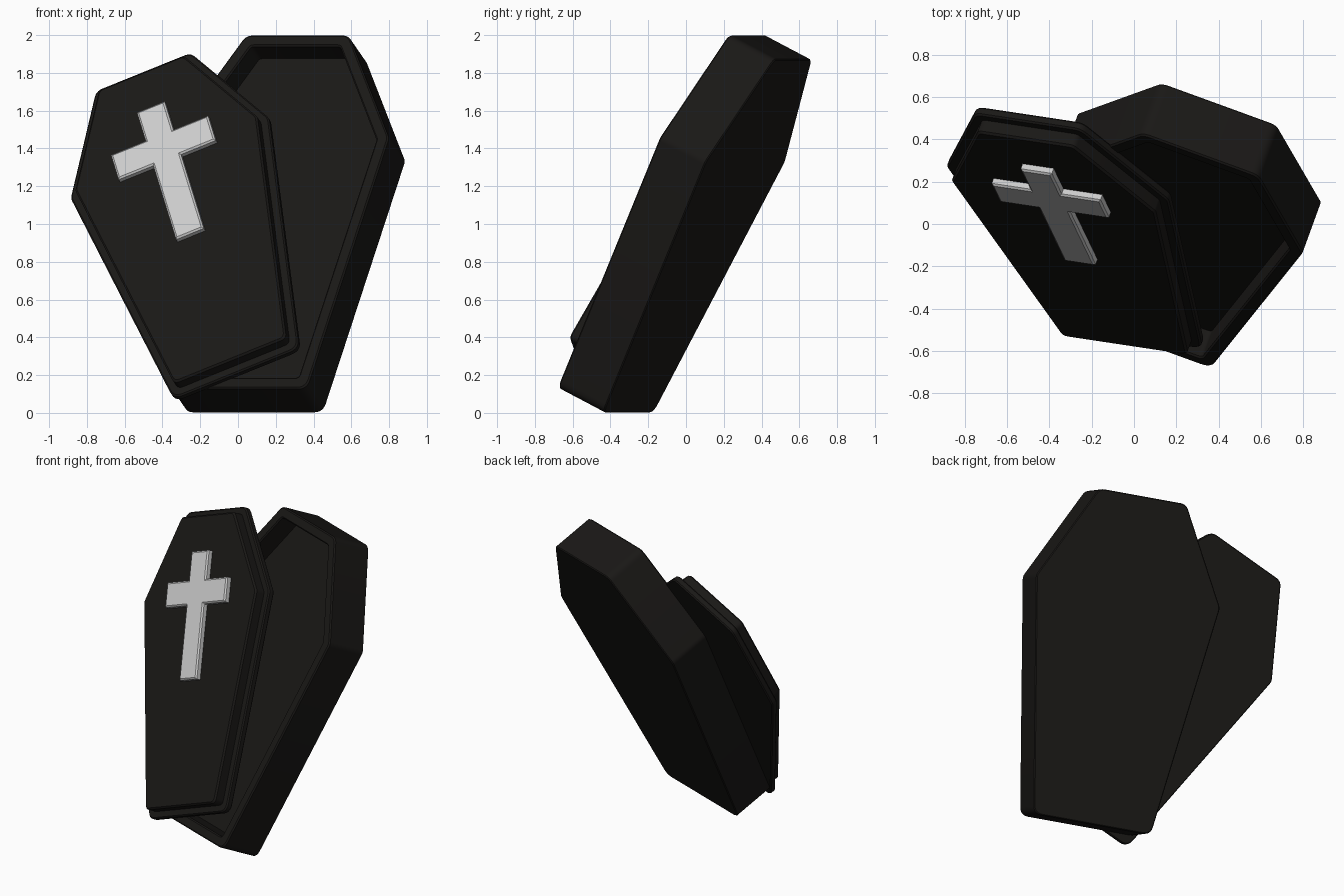
import bpy, bmesh
from math import sin, cos, tan, radians, acos
from mathutils import Vector, Matrix

if "Cube" in bpy.data.objects:
    bpy.data.objects.remove(bpy.data.objects["Cube"])

# Leaning frame: u = width, v = foot to head, w = out of the front face
YAW, TILT = radians(20), radians(26.4)
u = Vector((cos(YAW), -sin(YAW), 0))
w = Vector((-sin(YAW) * cos(TILT), -cos(YAW) * cos(TILT), sin(TILT)))
v = w.cross(u)
FRAME = Matrix.Translation((0.085, -0.305, 0)) @ Matrix((u, v, w)).transposed().to_4x4()


def material(name, c):
    m = bpy.data.materials.new(name)
    m.diffuse_color = (*c, 1)
    m.use_nodes = True
    m.node_tree.nodes["Principled BSDF"].inputs["Base Color"].default_value = m.diffuse_color
    return m


black = material("black_paint", (0.010, 0.009, 0.008))
silver = material("silver", (0.60, 0.60, 0.60))


def inset(pts, d):
    """Offset a counter-clockwise polygon inwards by d."""
    out = []
    for i, p in enumerate(pts):
        a = (p - pts[i - 1]).normalized()
        b = (pts[(i + 1) % len(pts)] - p).normalized()
        na, nb = Vector((-a.y, a.x)), Vector((-b.y, b.x))
        out.append(p + (na + nb) * (d / (1 + na.dot(nb))))
    return out


def rounded(pts, r, seg=5):
    """Round the corners of a polygon with quadratic arcs."""
    if r == 0:
        return pts
    out = []
    for i, p in enumerate(pts):
        a = (pts[i - 1] - p).normalized()
        b = (pts[(i + 1) % len(pts)] - p).normalized()
        d = r / tan(acos(a.dot(b)) / 2)
        for k in range(seg + 1):
            t = k / seg
            out.append(p + a * d * (1 - t) ** 2 + b * d * t ** 2)
    return out


def loft(name, pts, steps, r, mat, matrix):
    """Stack inset copies (inset, height) of a profile into a closed solid."""
    bm = bmesh.new()
    rings = []
    for d, h in steps:
        rr = max(r - d * 0.5, 0.015) if r else 0
        rings.append([bm.verts.new((p.x, p.y, h)) for p in rounded(inset(pts, d), rr)])
    n = len(rings[0])
    for a, b in zip(rings, rings[1:]):
        for j in range(n):
            k = (j + 1) % n
            bm.faces.new((a[j], a[k], b[k], b[j]))
    bm.faces.new(rings[0][::-1])
    bm.faces.new(rings[-1])
    bmesh.ops.recalc_face_normals(bm, faces=bm.faces)
    me = bpy.data.meshes.new(name)
    bm.to_mesh(me)
    bm.free()
    ob = bpy.data.objects.new(name, me)
    bpy.context.collection.objects.link(ob)
    me.materials.append(mat)
    ob.matrix_world = matrix
    bpy.ops.object.select_all(action='DESELECT')
    ob.select_set(True)
    bpy.context.view_layer.objects.active = ob
    bpy.ops.object.shade_smooth_by_angle(angle=radians(30))
    return ob


def hexagon(foot, wide, head, shoulder, length):
    half = [(foot, 0), (wide, shoulder), (head, length)]
    return [Vector(p) for p in half] + [Vector((-x, y)) for x, y in reversed(half)]


# Hollow coffin box
D = 0.29
loft("coffin_box", hexagon(0.39, 0.613, 0.29, 1.484, 2.09),
     [(0.006, 0), (0, 0.006), (0, D - 0.008), (0.008, D),
      (0.058, D), (0.066, D - 0.008), (0.066, D - 0.15)], 0.06, black, FRAME)

# Two-tier lid, turned in the plane of the box opening
LID = FRAME @ Matrix.Translation((-0.009, 0.075, D)) @ Matrix.Rotation(radians(24.5), 4, 'Z')
loft("lid", hexagon(0.362, 0.572, 0.272, 1.40, 1.96),
     [(0.006, -0.012), (0, -0.004), (0, 0.024), (0.008, 0.032),
      (0.045, 0.032), (0.045, 0.092), (0.055, 0.102)], 0.06, black, LID)

# Raised cross on the lid
B, A, T, L, C = 0.08, 0.28, 0.265, 0.56, 1.41
side = [(B, C - L), (B, C - B), (A, C - B), (A, C + B), (B, C + B), (B, C + T)]
cross = [Vector(p) for p in side] + [Vector((-x, y)) for x, y in reversed(side)]
loft("cross", cross, [(0, 0.09), (0, 0.130), (0.010, 0.138)], 0, silver, LID)
